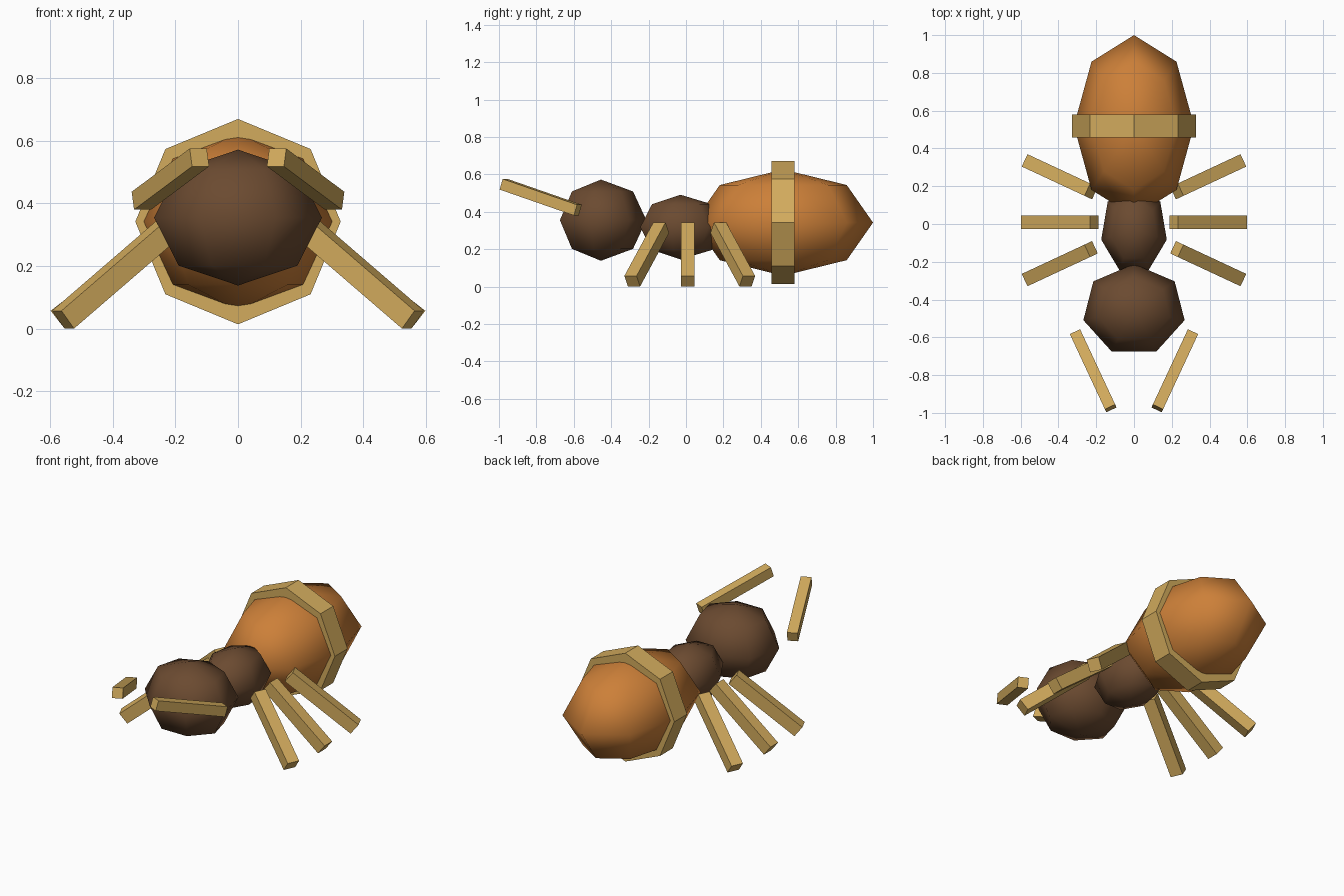
import bpy
import bmesh
import math
from mathutils import Matrix, Vector

default_cube = bpy.data.objects.get("Cube")
if default_cube:
    bpy.data.objects.remove(default_cube, do_unlink=True)


def make_material(name, rgb):
    mat = bpy.data.materials.new(name)
    mat.use_nodes = True
    colour = (*rgb, 1.0)
    mat.diffuse_color = colour
    bsdf = next(n for n in mat.node_tree.nodes if n.type == 'BSDF_PRINCIPLED')
    bsdf.inputs["Base Color"].default_value = colour
    return mat


BROWN = make_material("dark_brown", (0.147, 0.069, 0.03))
ORANGE = make_material("burnt_orange", (0.604, 0.214, 0.04))
TAN = make_material("tan", (0.65, 0.41, 0.11))


def finish(name, bm, mat, smooth=False):
    bmesh.ops.recalc_face_normals(bm, faces=bm.faces)
    mesh = bpy.data.meshes.new(name)
    for face in bm.faces:
        face.smooth = smooth
    bm.to_mesh(mesh)
    bm.free()
    mesh.materials.append(mat)
    obj = bpy.data.objects.new(name, mesh)
    bpy.context.collection.objects.link(obj)
    return obj


def ball(name, centre, radii, sides, mat):
    """Low-poly ellipsoid with upright poles and one meridian facing the back."""
    bm = bmesh.new()
    bmesh.ops.create_uvsphere(bm, u_segments=sides, v_segments=4, radius=1.0)
    shape = Matrix.Translation(centre) @ Matrix.Diagonal((*radii, 1.0))
    bmesh.ops.transform(bm, matrix=shape, verts=bm.verts)
    return finish(name, bm, mat, smooth=True)


def stick(name, centre, length, thick, yaw, pitch, mat):
    """Square bar along local x, tilted by pitch and then turned by yaw."""
    bm = bmesh.new()
    bmesh.ops.create_cube(bm, size=1.0)
    shape = (Matrix.Translation(centre)
             @ Matrix.Rotation(math.radians(yaw), 4, 'Z')
             @ Matrix.Rotation(math.radians(pitch), 4, 'Y')
             @ Matrix.Diagonal((length, thick, thick, 1.0)))
    bmesh.ops.transform(bm, matrix=shape, verts=bm.verts)
    return finish(name, bm, mat)


def mirrored_pair(name, centre, length, thick, yaw, pitch, mat):
    x, y, z = centre
    stick("left_" + name, (x, y, z), length, thick, yaw, pitch, mat)
    stick("right_" + name, (-x, y, z), length, thick, 180 - yaw, pitch, mat)


# Body segments
ball("head", (0, -0.455, 0.355), (0.275, 0.243, 0.217), 7, BROWN)
ball("thorax", (0, -0.03, 0.318), (0.178, 0.238, 0.173), 7, BROWN)
ball("abdomen", (0, 0.52, 0.342), (0.318, 0.48, 0.284), 8, ORANGE)

# Band around the abdomen
bm = bmesh.new()
bmesh.ops.create_cone(bm, cap_ends=True, segments=8, radius1=0.328,
                      radius2=0.328, depth=0.122)
turn = Matrix.Translation((0, 0.519, 0.342)) @ Matrix.Rotation(math.pi / 2, 4, 'X')
bmesh.ops.transform(bm, matrix=turn, verts=bm.verts)
finish("abdomen_band", bm, TAN)

# Three pairs of legs, sloping down and fanning out
for name, y, yaw in (("front_leg", -0.21, -25), ("middle_leg", 0.01, 0),
                     ("back_leg", 0.25, 25)):
    mirrored_pair(name, (0.393, y, 0.172), 0.465, 0.072, yaw, 38, TAN)

# Antennae, rising forward and inward
mirrored_pair("antenna", (0.216, -0.777, 0.478), 0.46, 0.06, 65, 17.5, TAN)
